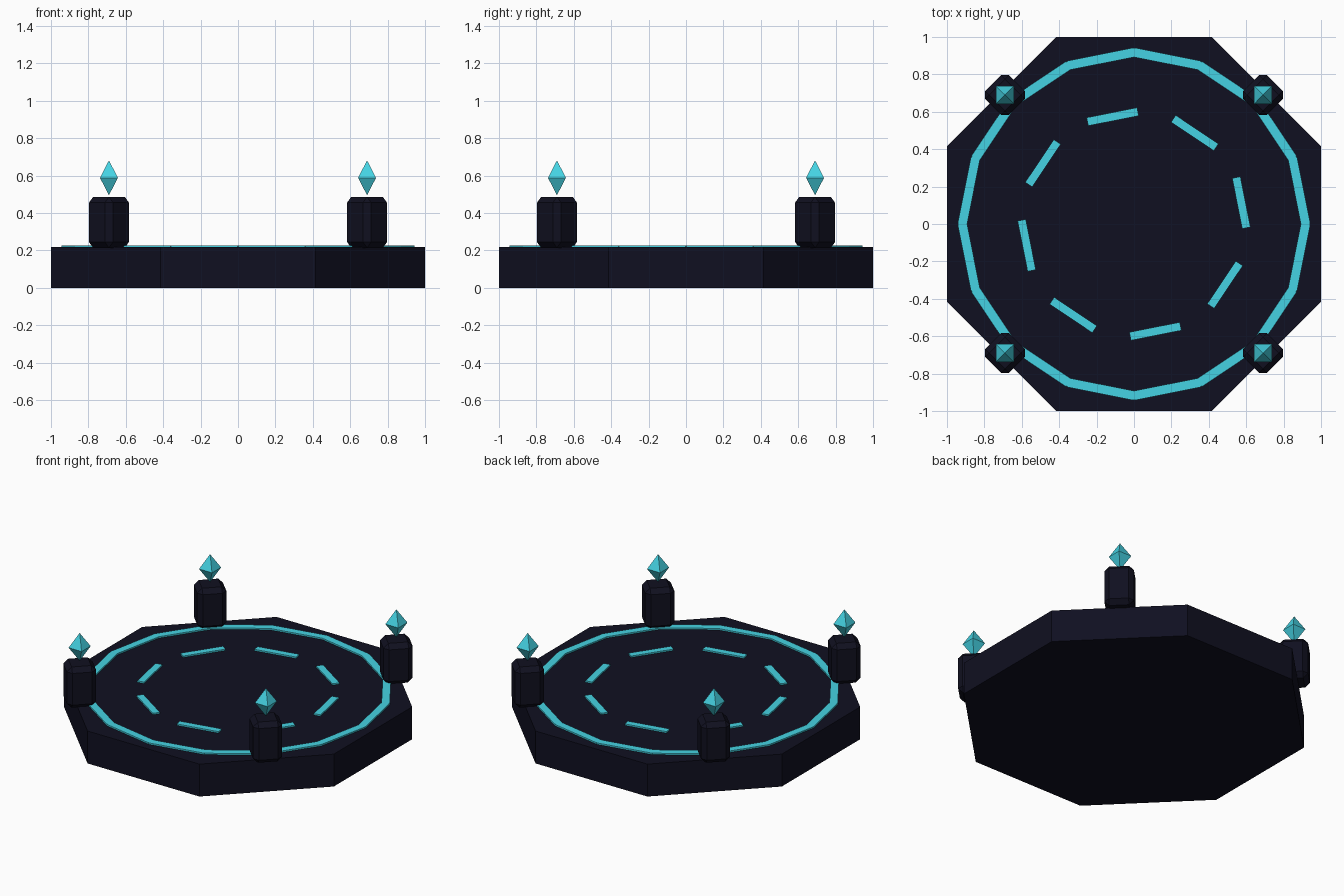
import bpy, bmesh
from math import pi, cos, sin, sqrt
from mathutils import Matrix

if "Cube" in bpy.data.objects:
    bpy.data.objects.remove(bpy.data.objects["Cube"])


def material(name, rgb):
    m = bpy.data.materials.new(name)
    m.diffuse_color = (*rgb, 1)
    m.use_nodes = True
    m.node_tree.nodes["Principled BSDF"].inputs["Base Color"].default_value = m.diffuse_color
    return m


STONE = material("dark navy stone", (0.005, 0.005, 0.015))
PILLAR = material("dark pillar stone", (0.005, 0.005, 0.014))
GLOW = material("cyan glow", (0.06, 0.65, 0.77))


def finish(bm, name, mat):
    mesh = bpy.data.meshes.new(name)
    bm.to_mesh(mesh)
    bm.free()
    mesh.materials.append(mat)
    obj = bpy.data.objects.new(name, mesh)
    bpy.context.collection.objects.link(obj)
    return obj


def place(x, y, z, turn):
    return Matrix.Translation((x, y, z)) @ Matrix.Rotation(turn, 4, 'Z')


def bars(name, count, radius, length, width, start):
    """Circle of thin straight plates lying on the platform."""
    bm = bmesh.new()
    for i in range(count):
        a = start + 2 * pi * i / count
        m = place(radius * cos(a), radius * sin(a), 0.222, a)
        bmesh.ops.create_cube(bm, size=1, matrix=m @ Matrix.Diagonal((width, length, 0.0098, 1)))
    finish(bm, name, GLOW)


# Octagonal platform, flat sides facing the axes
bm = bmesh.new()
r = 1 / cos(pi / 8)
bmesh.ops.create_cone(bm, cap_ends=True, segments=8, radius1=r, radius2=r, depth=0.217,
                      matrix=place(0, 0, 0.1085, pi / 8))
# make sure the flats, not the corners, lie on the axes
if max(v.co.x for v in bm.verts) > 1.01:
    bmesh.ops.rotate(bm, verts=bm.verts, matrix=Matrix.Rotation(pi / 8, 3, 'Z'))
finish(bm, "platform", STONE)

# Glowing outer ring and inner dashes
bars("outer_ring", 16, 0.90, 0.365, 0.05, pi / 16)
bars("inner_dashes", 8, 0.585, 0.275, 0.045, pi / 16)

# Four bevelled pillars, each with a floating crystal
for label, sx, sy in (("front_left", -1, -1), ("front_right", 1, -1),
                      ("back_left", -1, 1), ("back_right", 1, 1)):
    x, y = 0.69 * sx, 0.69 * sy
    bm = bmesh.new()
    bmesh.ops.create_cube(bm, size=1, matrix=place(x, y, 0.35, pi / 4)
                          @ Matrix.Diagonal((0.18, 0.18, 0.272, 1)))
    bmesh.ops.bevel(bm, geom=bm.edges[:], offset=0.03, segments=1, affect='EDGES')
    finish(bm, label + "_pillar", PILLAR)

    # octahedron with its square waist aligned to the axes
    bm = bmesh.new()
    h = 0.048
    waist = [bm.verts.new((x + h * a, y + h * b, 0.588))
             for a, b in ((-1, -1), (1, -1), (1, 1), (-1, 1))]
    top, bottom = bm.verts.new((x, y, 0.681)), bm.verts.new((x, y, 0.495))
    for i in range(4):
        p, q = waist[i], waist[(i + 1) % 4]
        bm.faces.new((p, q, top))
        bm.faces.new((q, p, bottom))
    finish(bm, label + "_crystal", GLOW)
